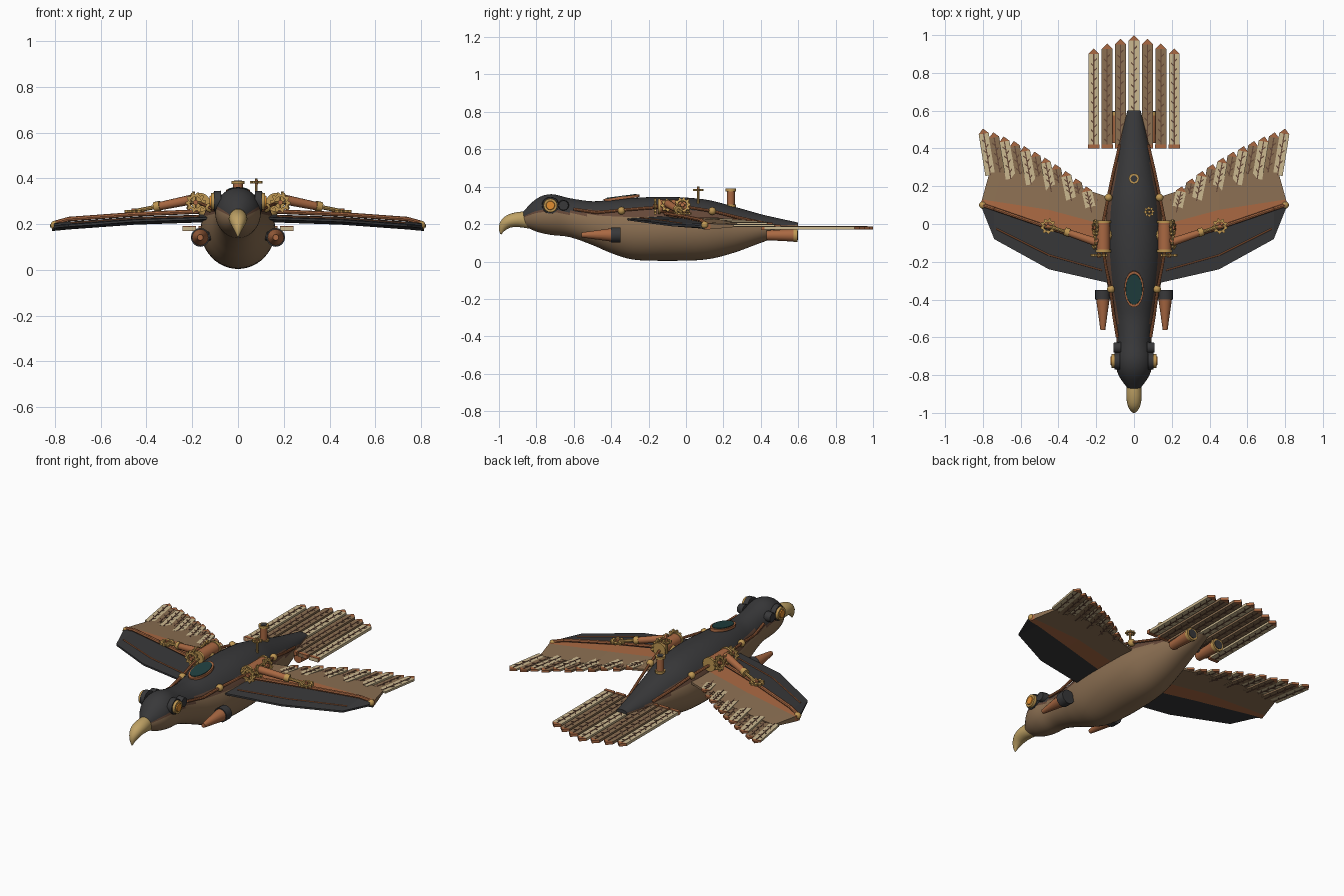
import bpy, bmesh, math
from mathutils import Vector, Matrix

if "Cube" in bpy.data.objects:
    bpy.data.objects.remove(bpy.data.objects["Cube"])

COL = {"charcoal": (0.04, 0.04, 0.042), "copper": (0.40, 0.14, 0.055), "tan_leather": (0.26, 0.16, 0.085),
       "dark_leather": (0.13, 0.065, 0.04), "brass": (0.52, 0.31, 0.085), "cream": (0.60, 0.48, 0.28),
       "teal_glass": (0.014, 0.05, 0.05), "amber": (0.75, 0.27, 0.03), "horn": (0.52, 0.36, 0.13)}
NAMES = list(COL)
MATS = []
for n, c in COL.items():
    m = bpy.data.materials.new(n)
    m.diffuse_color = (*c, 1)
    m.use_nodes = True
    m.node_tree.nodes["Principled BSDF"].inputs["Base Color"].default_value = m.diffuse_color
    MATS.append(m)
K = {n: i for i, n in enumerate(NAMES)}


def finish(bm, name, mirror=False, smooth=True):
    bmesh.ops.recalc_face_normals(bm, faces=bm.faces)
    used = sorted({f.material_index for f in bm.faces})
    for f in bm.faces:
        f.material_index = used.index(f.material_index)
    me = bpy.data.meshes.new(name)
    bm.to_mesh(me)
    bm.free()
    ob = bpy.data.objects.new(name, me)
    bpy.context.collection.objects.link(ob)
    for i in used:
        me.materials.append(MATS[i])
    if smooth:
        bpy.ops.object.select_all(action='DESELECT')
        ob.select_set(True)
        bpy.context.view_layer.objects.active = ob
        bpy.ops.object.shade_smooth_by_angle(angle=math.radians(40))
    if mirror:
        ob.modifiers.new("Mirror", 'MIRROR').use_mirror_merge = False
    return ob


def paint(verts, mat):
    for v in verts:
        for f in v.link_faces:
            f.material_index = K[mat]


def cone(bm, a, b, r1, r2, mat, seg=16):
    a, b = Vector(a), Vector(b)
    d = b - a
    M = Matrix.Translation((a + b) / 2) @ d.to_track_quat('Z', 'Y').to_matrix().to_4x4()
    paint(bmesh.ops.create_cone(bm, cap_ends=True, segments=seg, radius1=r1, radius2=r2,
                                depth=d.length, matrix=M)["verts"], mat)


def ball(bm, c, r, mat):
    paint(bmesh.ops.create_uvsphere(bm, u_segments=14, v_segments=8, radius=r,
                                    matrix=Matrix.Translation(c))["verts"], mat)


def tube(bm, pts, r, mat):
    for a, b in zip(pts, pts[1:]):
        cone(bm, a, b, r, r, mat, 8)


def prism(bm, pts, z0, z1, mat, M=Matrix()):
    lo = [bm.verts.new(M @ Vector((x, y, z0))) for x, y in pts]
    hi = [bm.verts.new(M @ Vector((x, y, z1))) for x, y in pts]
    n = len(pts)
    fs = [bm.faces.new(lo[::-1]), bm.faces.new(hi)]
    fs += [bm.faces.new((lo[i], lo[(i + 1) % n], hi[(i + 1) % n], hi[i])) for i in range(n)]
    for f in fs:
        f.material_index = K[mat]


def gear(bm, c, axis, r, mat="brass", teeth=9, h=0.012):
    c, ax = Vector(c), Vector(axis).normalized()
    M = Matrix.Translation(c) @ ax.to_track_quat('Z', 'Y').to_matrix().to_4x4()
    n, rings = teeth * 4, []
    for z, inner in ((-h / 2, 1), (-h / 2, 0), (h / 2, 0), (h / 2, 1)):
        ring = []
        for i in range(n):
            a = 2 * math.pi * i / n
            q = r * 0.55 if inner else (r if i % 4 < 2 else r * 0.78)
            ring.append(bm.verts.new(M @ Vector((q * math.cos(a), q * math.sin(a), z))))
        rings.append(ring)
    for k in range(4):
        p, q = rings[k], rings[(k + 1) % 4]
        for i in range(n):
            bm.faces.new((p[i], p[(i + 1) % n], q[(i + 1) % n], q[i])).material_index = K[mat]
    for k in range(2):
        d = M.to_3x3() @ Vector((math.cos(k * math.pi / 2), math.sin(k * math.pi / 2), 0)) * r * 0.6
        cone(bm, c - d, c + d, h * 0.35, h * 0.35, mat, 6)
    cone(bm, c - ax * h, c + ax * h, r * 0.25, r * 0.25, "copper", 10)


def loft(bm, st, seg, rule):
    """st: (y, z, half width, half height, downward tilt); rule(y, sin) -> colour."""
    rings = []
    for y, z, w, h, t in st:
        up = Vector((0, -math.sin(t), math.cos(t)))
        rings.append([bm.verts.new(Vector((w * math.cos(a), y, z)) + up * h * math.sin(a))
                      for a in (2 * math.pi * i / seg for i in range(seg))])
    for k in range(len(rings) - 1):
        for i in range(seg):
            j = (i + 1) % seg
            f = bm.faces.new((rings[k][i], rings[k][j], rings[k + 1][j], rings[k + 1][i]))
            f.material_index = K[rule((st[k][0] + st[k + 1][0]) / 2, math.sin(2 * math.pi * (i + .5) / seg))]
    for r, s in ((rings[0], st[0]), (rings[-1], st[-1])):
        bm.faces.new(r).material_index = K[rule(s[0], 0.9)]


def resample(st, n):
    out = []
    for i in range(len(st) - 1):
        p = [Vector(st[max(0, min(len(st) - 1, i + k))]) for k in (-1, 0, 1, 2)]
        for s in range(n):
            t = s / n
            out.append(0.5 * (2 * p[1] + (p[2] - p[0]) * t + (2 * p[0] - 5 * p[1] + 4 * p[2] - p[3]) * t * t
                              + (3 * p[1] - p[0] - 3 * p[2] + p[3]) * t ** 3))
    return out + [Vector(st[-1])]


# body: (y, top, bottom, half width)
prof = [(-.875, .262, .195, .03), (-.8, .335, .16, .082), (-.72, .36, .142, .1), (-.62, .338, .13, .092),
        (-.5, .322, .088, .105), (-.4, .33, .045, .125), (-.28, .34, .01, .148), (-.1, .346, .004, .163),
        (.1, .332, .01, .152), (.25, .295, .045, .12), (.4, .253, .1, .085), (.5, .23, .135, .06), (.6, .208, .178, .035)]
prof = resample([Vector(p) for p in prof], 4)


def body_colour(y, s):
    k = max(0, min(1, (y + 0.68) / 0.2)) * max(0, min(1, (0.55 - y) / 0.3))
    return "charcoal" if s > 0.2 + 0.45 * k else "dark_leather" if s > 0.12 + 0.25 * k else "tan_leather"


bm = bmesh.new()
loft(bm, [(p[0], (p[1] + p[2]) / 2, p[3], (p[1] - p[2]) / 2, 0) for p in prof], 48, body_colour)
finish(bm, "body")

# hooked beak
bm = bmesh.new()
loft(bm, resample([Vector(p) for p in [(-.84, .222, .036, .046, 0), (-.9, .224, .041, .04, .1), (-.95, .213, .036, .034, .4),
     (-.975, .19, .025, .026, .9), (-.986, .165, .013, .014, 1.3), (-.99, .146, .003, .003, 1.4)]], 3), 20, lambda y, s: "horn")
finish(bm, "beak")

# goggles
bm = bmesh.new()
E = lambda x, y=-.725: (x, y, .3)
cone(bm, E(.075), E(.104), .046, .044, "charcoal", 20)
cone(bm, E(.07, -.655), E(.108, -.655), .03, .026, "charcoal", 12)
cone(bm, E(.1), E(.119), .038, .036, "brass", 20)
cone(bm, E(.115), E(.124), .026, .022, "amber", 16)
finish(bm, "goggles", True)


def wz(x):
    return 0.227 - 0.04 * (x / 0.81) ** 2


# wing panels: columns run from leading edge to trailing edge
cols = [[(.1, -.32), (.45, -.24), (.74, -.08), (.8, .07)],
        [(.1, -.13), (.45, -.02), (.74, .08), (.812, .1)],
        [(.1, -.02), (.45, .075), (.74, .12), (.805, .13)],
        [(.1, .13), (.45, .25), (.7, .272), (.765, .272)]]
half = [.005, .017, .015, .006]
bm = bmesh.new()
grid = {s: [[bm.verts.new((x, y, wz(x) + s * h)) for x, y in c] for c, h in zip(cols, half)] for s in (1, -1)}
for k, m in enumerate(("charcoal", "copper", "tan_leather")):
    for i in range(3):
        for s in (1, -1):
            g = grid[s]
            bm.faces.new((g[k][i], g[k][i + 1], g[k + 1][i + 1], g[k + 1][i])).material_index = K[m]
    for i in (0, 3):
        bm.faces.new((grid[1][k][i], grid[1][k + 1][i], grid[-1][k + 1][i], grid[-1][k][i])).material_index = K[m]
for k in (0, 3):
    for i in range(3):
        f = bm.faces.new((grid[1][k][i], grid[1][k][i + 1], grid[-1][k][i + 1], grid[-1][k][i]))
        f.material_index = K["charcoal" if k == 0 else "tan_leather"]
finish(bm, "wing_panel", True, False)


def feather(bm, M, w, L, body, tip, barbs, t=.006):
    h = w / 2
    prism(bm, [(-h, 0), (h, 0), (h, L - h), (-h, L - h)], -t, t, body, M)
    prism(bm, [(-h, L - h), (h, L - h), (0, L)], -t, t, tip, M)
    prism(bm, [(-.003, 0), (.003, 0), (.003, L - h), (-.003, L - h)], -t - .002, t + .002, "dark_leather", M)
    for i in range(barbs):
        y, s = .03 + (L - .08) * i / barbs, 1 if i % 2 else -1
        prism(bm, [(0, y), (s * h * .55, y + .016), (s * h * .55, y + .024), (0, y + .01)], -t - .0015, t + .0015, "dark_leather", M)


# wing feathers
bm = bmesh.new()
for i in range(12):
    t = i / 11
    tip = Vector((.2 + .6 * t, .155 + .50 * t - .15 * t * t, 0))
    L = .13 + .12 * t
    ang = .22 - .06 * t
    b = tip - Vector((math.sin(ang), math.cos(ang), 0)) * L
    M = Matrix.Translation((b.x, b.y, wz(tip.x) + (.004 if i % 2 else -.001))) @ Matrix.Rotation(-ang, 4, 'Z')
    feather(bm, M, .054, L, "cream" if i % 2 else "tan_leather", "copper", 6)
finish(bm, "wing_feathers", True, False)

# tail fan
bm = bmesh.new()
for i in range(-3, 4):
    M = Matrix.Translation((i * .071, .4, .18))
    L = (.6, .58, .555, .53)[abs(i)]
    feather(bm, M, .058, L, "cream" if i % 3 == 0 else "tan_leather", "copper", 18, .008)
    prism(bm, [(-.03, 0), (.03, 0), (.03, .02), (-.03, .02)], -.011, .011, "copper", M)
finish(bm, "tail_feathers", False, False)

# wing spar, piston, gears and stitching
bm = bmesh.new()
tube(bm, [(.17, -.11, .255), (.45, -.02, .243), (.74, .08, .222), (.8, .1, .205)], .01, "copper")
cone(bm, (.19, -.1, .31), (.35, -.045, .277), .022, .018, "copper", 12)
cone(bm, (.34, -.048, .28), (.365, -.04, .275), .022, .022, "brass", 12)
cone(bm, (.35, -.045, .277), (.46, -.01, .255), .009, .009, "brass", 8)
gear(bm, (.455, -.012, .256), (0, 0, 1), .042, teeth=9)
ball(bm, (.8, .1, .195), .02, "brass")
tube(bm, [(x, y, wz(x) + .01) for x, y in ((.17, -.245), (.45, -.165), (.73, -.025))], .004, "copper")
finish(bm, "wing_mechanism", True)

# shoulder motor with gears
bm = bmesh.new()
cone(bm, (.163, -.14, .295), (.163, .01, .295), .036, .036, "copper", 20)
for y in (-.15, .005):
    cone(bm, (.163, y, .295), (.163, y + .014, .295), .041, .041, "brass", 20)
gear(bm, (.185, -.165, .295), (0, 1, 0), .045, teeth=10)
gear(bm, (.205, -.02, .3), (1, 0, .3), .045, teeth=10)
gear(bm, (.21, -.1, .3), (1, 0, .3), .036, teeth=8)
cone(bm, (.13, -.06, .25), (.163, -.06, .295), .04, .03, "brass", 10)
finish(bm, "shoulder_motor", True)

# flank pipes with bolts
bm = bmesh.new()
tube(bm, [(.088, -.6, .28), (.108, -.48, .262), (.126, -.34, .275), (.15, -.22, .285), (.163, -.14, .29)], .008, "copper")
tube(bm, [(.163, .01, .29), (.137, .14, .27), (.108, .28, .235), (.075, .42, .205)], .008, "copper")
for c in ((.122, -.345, .272), (.135, .14, .27)):
    ball(bm, c, .021, "brass")
finish(bm, "flank_pipes", True)

# front side pods
bm = bmesh.new()
cone(bm, (.165, -.56, .142), (.165, -.395, .142), .013, .036, "copper", 16)
cone(bm, (.165, -.4, .142), (.165, -.35, .142), .041, .041, "charcoal", 16)
cone(bm, (.11, -.375, .15), (.165, -.375, .142), .02, .02, "charcoal", 8)
finish(bm, "side_pod", True)

# rear exhausts
bm = bmesh.new()
cone(bm, (.09, .43, .14), (.09, .585, .14), .026, .034, "copper", 16)
cone(bm, (.09, .575, .14), (.09, .595, .14), .037, .037, "brass", 16)
cone(bm, (.09, .59, .14), (.09, .598, .14), .026, .026, "charcoal", 16)
cone(bm, (.04, .46, .17), (.09, .46, .145), .016, .016, "charcoal", 8)
finish(bm, "rear_exhaust", True)

# chimney and winding key
bm = bmesh.new()
cone(bm, (0, .24, .28), (0, .24, .38), .021, .021, "copper", 12)
for z in (.29, .375):
    cone(bm, (0, .24, z), (0, .24, z + .014), .028, .028, "brass", 12)
cone(bm, (0, .24, .385), (0, .24, .391), .018, .018, "charcoal", 12)
finish(bm, "chimney")
bm = bmesh.new()
cone(bm, (.08, .065, .29), (.08, .065, .4), .006, .006, "brass", 8)
gear(bm, (.08, .065, .383), (0, 0, 1), .028, teeth=8, h=.01)
finish(bm, "winding_gear")

# back window
bm = bmesh.new()
cone(bm, (0, 0, -.012), (0, 0, .003), 1, 1, "copper", 32)
cone(bm, (0, 0, 0), (0, 0, .007), .86, .84, "teal_glass", 32)
bm.transform(Matrix.Translation((0, -.345, .344)) @ Matrix.Rotation(.13, 4, 'X') @ Matrix.Diagonal((.052, .096, 1, 1)))
finish(bm, "back_window")
